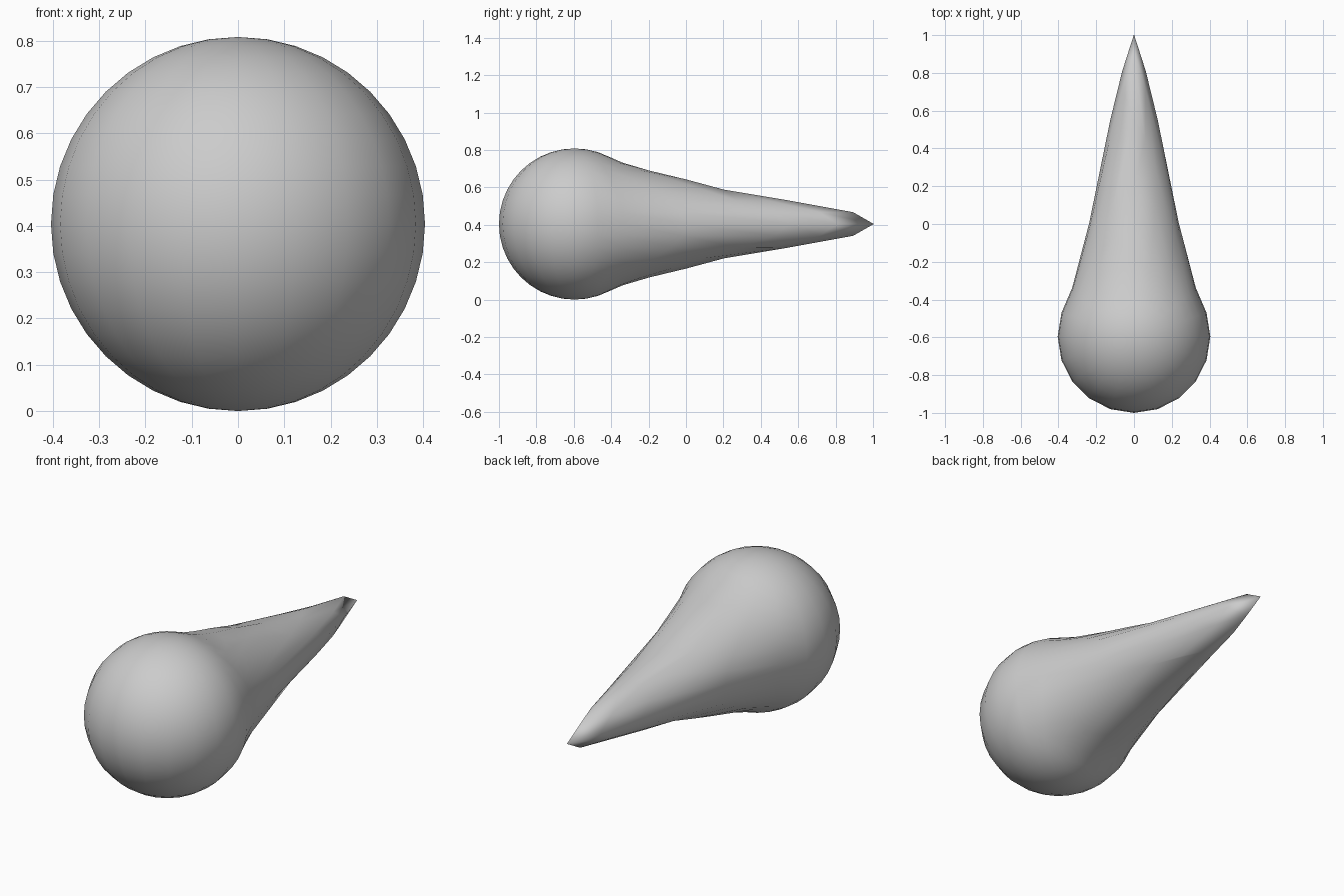
import bpy, bmesh, math

cube = bpy.data.objects.get("Cube")
if cube:
    bpy.data.objects.remove(cube, do_unlink=True)

RADIUS = 0.404
CENTRE_Y = -0.596

# How far the back is pulled out, for every 9 degrees away from the tip
PULL = [1.196, 1.09, 0.766, 0.44, 0.273, 0.114, 0.022, 0.0]
STEP = math.radians(9)


def pull_at(angle):
    pos = angle / STEP
    i = int(pos)
    if i >= len(PULL) - 1:
        return 0.0
    return PULL[i] + (PULL[i + 1] - PULL[i]) * (pos - i)


# Round ball
bm = bmesh.new()
bmesh.ops.create_uvsphere(bm, u_segments=20, v_segments=20, radius=RADIUS)

# Tapered tail drawn out of the ball's back
for v in bm.verts:
    angle = math.acos(max(-1.0, min(1.0, v.co.y / RADIUS)))
    v.co.y += pull_at(angle + 1e-6)

# Extra edge loop that rounds the sides of the tip
side_edges = [e for e in bm.edges
              if min(v.co.y for v in e.verts) > 0.75
              and abs(e.verts[0].co.z - e.verts[1].co.z) < 1e-4
              and min(abs(v.co.x) for v in e.verts) < 1e-4]
cut = bmesh.ops.subdivide_edges(bm, edges=side_edges, cuts=1)
for v in cut["geom_inner"]:
    if isinstance(v, bmesh.types.BMVert):
        v.co.y += 0.03

# Stand it on the ground
for v in bm.verts:
    v.co.y += CENTRE_Y
    v.co.z += RADIUS
bmesh.ops.recalc_face_normals(bm, faces=bm.faces)
for f in bm.faces:
    f.smooth = True

mesh = bpy.data.meshes.new("teardrop_body")
bm.to_mesh(mesh)
bm.free()

# Plain grey
grey = bpy.data.materials.new("light_grey")
grey.use_nodes = True
colour = (0.6, 0.6, 0.6, 1.0)
grey.diffuse_color = colour
grey.node_tree.nodes["Principled BSDF"].inputs["Base Color"].default_value = colour
mesh.materials.append(grey)

body = bpy.data.objects.new("teardrop_body", mesh)
bpy.context.collection.objects.link(body)
